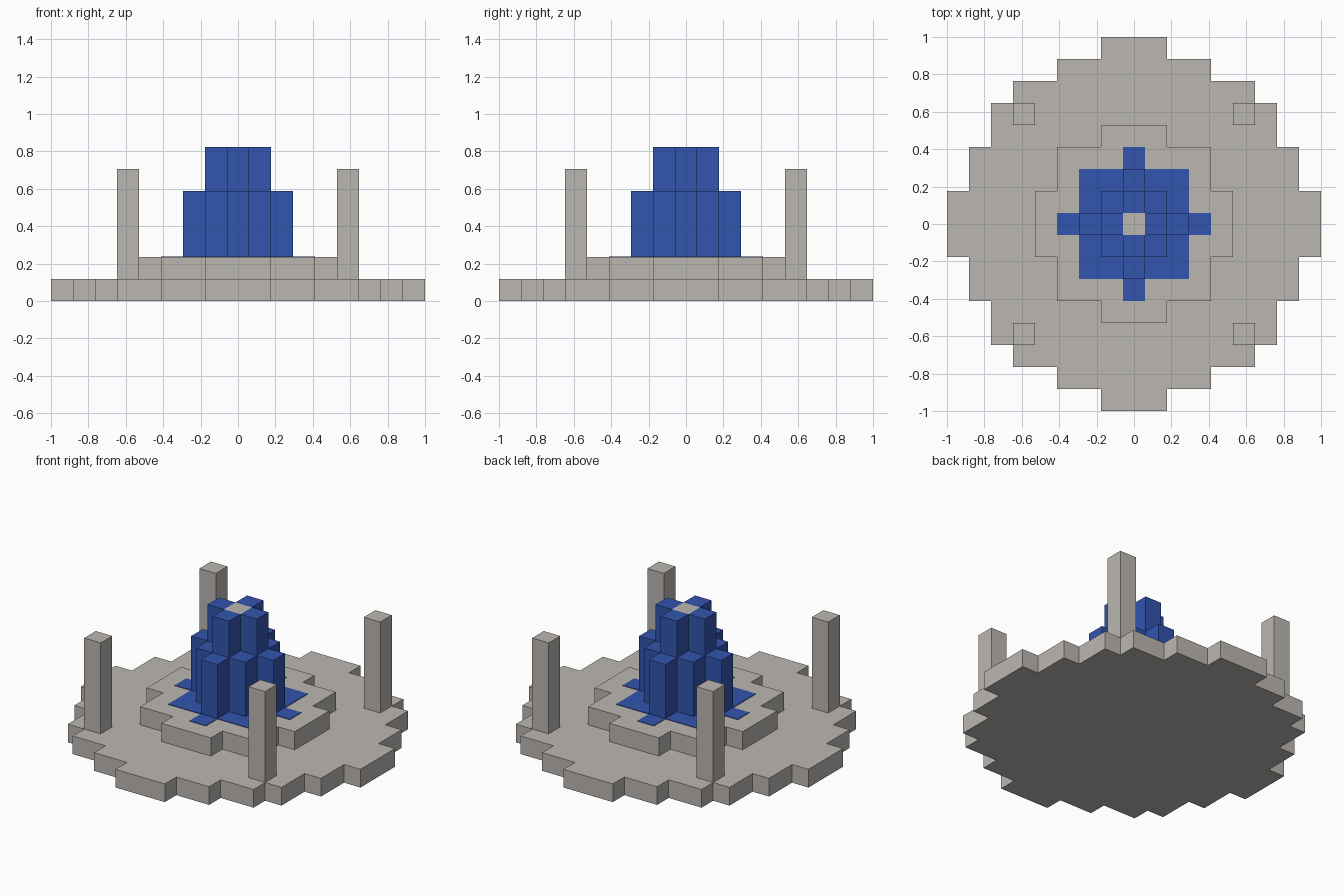
import bpy
import bmesh

if "Cube" in bpy.data.objects:
    bpy.data.objects.remove(bpy.data.objects["Cube"], do_unlink=True)

U = 2 / 17  # one block


def make_material(name, rgb):
    mat = bpy.data.materials.new(name)
    mat.use_nodes = True
    color = (*rgb, 1)
    mat.diffuse_color = color
    mat.node_tree.nodes["Principled BSDF"].inputs["Base Color"].default_value = color
    return mat


stone = make_material("pale stone", (0.5, 0.475, 0.445))
water = make_material("water blue", (0.032, 0.089, 0.423))


def stepped_outline(steps):
    """Full outline from (half width, outer edge) steps of one quadrant, in blocks."""
    quarter = [steps[0]]
    for (_, edge), (width, outer) in zip(steps, steps[1:]):
        quarter += [(width, edge), (width, outer)]
    points = []
    for _ in range(4):
        points += quarter
        quarter = [(-y, x) for x, y in quarter]
    return points


def prism(name, steps, bottom, top, mat, center=(0, 0)):
    """Extrude a stepped plan between two heights, all measured in blocks."""
    bm = bmesh.new()
    verts = [bm.verts.new((x * U, y * U, bottom * U)) for x, y in stepped_outline(steps)]
    floor = bm.faces.new(verts)
    lid = bmesh.ops.extrude_face_region(bm, geom=[floor], use_keep_orig=True)["geom"]
    lid_verts = [v for v in lid if isinstance(v, bmesh.types.BMVert)]
    bmesh.ops.translate(bm, verts=lid_verts, vec=(0, 0, (top - bottom) * U))
    bmesh.ops.recalc_face_normals(bm, faces=bm.faces[:])
    mesh = bpy.data.meshes.new(name)
    bm.to_mesh(mesh)
    bm.free()
    mesh.materials.append(mat)
    obj = bpy.data.objects.new(name, mesh)
    obj.location = (center[0] * U, center[1] * U, 0)
    bpy.context.collection.objects.link(obj)
    return obj


BLOCK = [(0.5, 0.5)]

# Round stepped platform and raised tier
prism("base_platform", [(8.5, 1.5), (7.5, 3.5), (6.5, 5.5), (5.5, 6.5), (3.5, 7.5), (1.5, 8.5)],
      0, 1, stone)
prism("raised_tier", [(4.5, 1.5), (3.5, 3.5), (1.5, 4.5)], 1, 2, stone)

# Thin pool of water lying on the tier
prism("water_pool", [(3.5, 0.5), (2.5, 2.5), (0.5, 3.5)], 2, 2.03, water)

# Lower water mass
prism("lower_water", [(2.5, 0.5), (1.5, 1.5), (0.5, 2.5)], 2, 5, water)

# Stone core with four water columns around it
prism("stone_core", BLOCK, 5, 7, stone)
for side, spot in {"left": (1, 0), "right": (-1, 0), "front": (0, -1), "back": (0, 1)}.items():
    prism(f"upper_water_{side}", BLOCK, 5, 7, water, spot)

# Corner pillars
for x, side in ((5, "left"), (-5, "right")):
    for y, end in ((-5, "front"), (5, "back")):
        prism(f"pillar_{end}_{side}", BLOCK, 1, 6, stone, (x, y))
